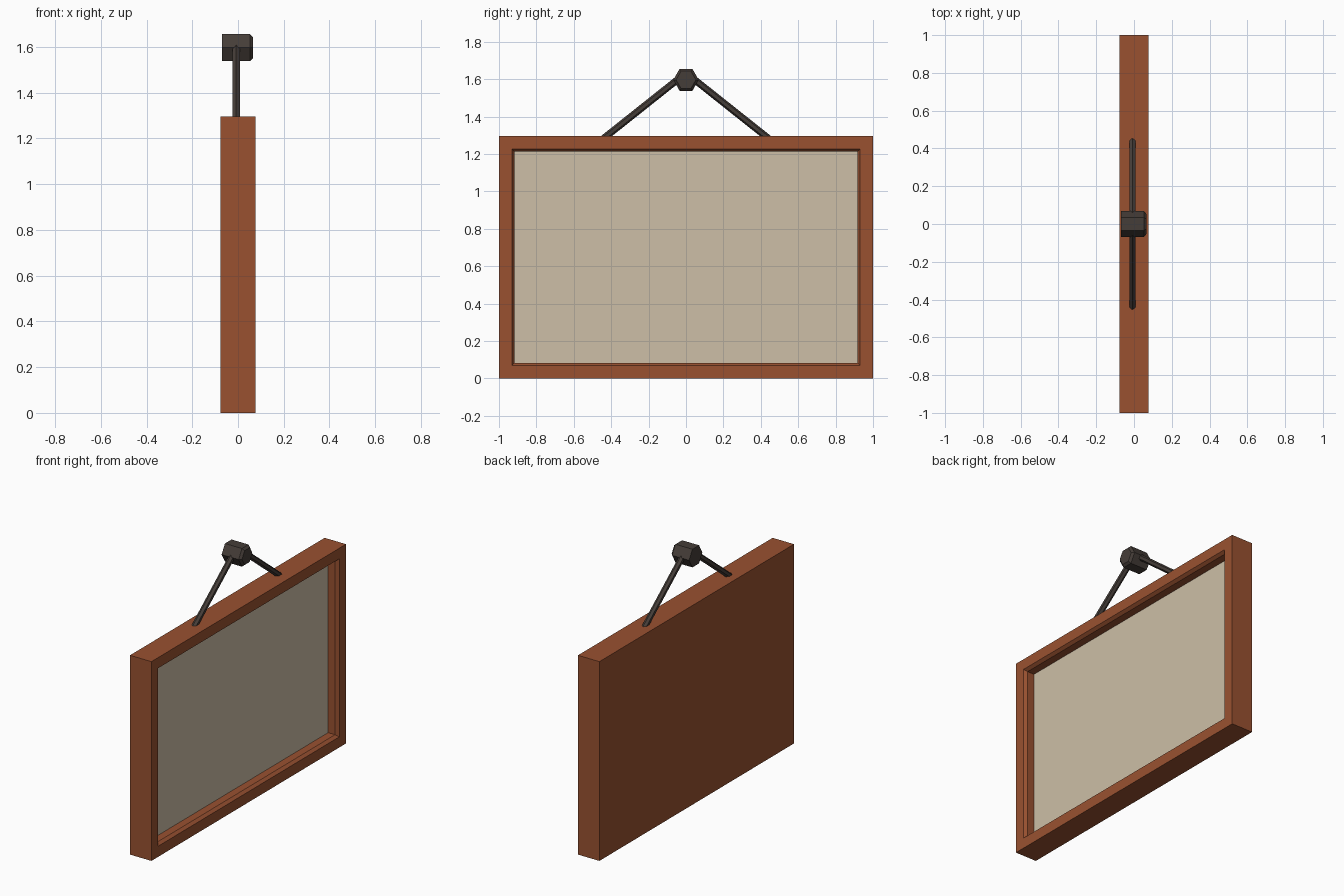
import bpy, bmesh, math
from mathutils import Vector

if "Cube" in bpy.data.objects:
    bpy.data.objects.remove(bpy.data.objects["Cube"])


def material(name, rgb):
    m = bpy.data.materials.new(name)
    m.diffuse_color = (*rgb, 1)
    m.use_nodes = True
    m.node_tree.nodes["Principled BSDF"].inputs["Base Color"].default_value = m.diffuse_color
    return m


WOOD = material("brown wood", (0.32, 0.083, 0.030))
PANEL = material("beige panel", (0.61, 0.52, 0.385))
IRON = material("dark iron", (0.060, 0.047, 0.040))


def finish(bm, name, mats):
    bmesh.ops.recalc_face_normals(bm, faces=bm.faces)
    me = bpy.data.meshes.new(name)
    bm.to_mesh(me)
    bm.free()
    for m in mats:
        me.materials.append(m)
    ob = bpy.data.objects.new(name, me)
    bpy.context.collection.objects.link(ob)
    return ob


def hex_bar(name, rings, corner):
    """Six-sided bar through (centre, radius) rings; corner = direction of one vertex."""
    axis = (Vector(rings[-1][0]) - Vector(rings[0][0])).normalized()
    u = Vector(corner)
    u = (u - axis * u.dot(axis)).normalized()
    v = axis.cross(u)
    bm = bmesh.new()
    loops = []
    for c, r in rings:
        angles = [i * math.tau / 6 for i in range(6)]
        loops.append([bm.verts.new(Vector(c) + r * (u * math.cos(a) + v * math.sin(a)))
                      for a in angles])
    for a, b in zip(loops, loops[1:]):
        for i in range(6):
            j = (i + 1) % 6
            bm.faces.new((a[i], a[j], b[j], b[i]))
    bm.faces.new(loops[0])
    bm.faces.new(loops[-1])
    return finish(bm, name, [IRON])


# Frame with chamfered opening and recessed panel on the +x side
HX, H = 0.077, 1.296
bm = bmesh.new()
bmesh.ops.create_cube(bm, size=1)
for vert in bm.verts:
    vert.co = (vert.co.x * 2 * HX, vert.co.y * 2, (vert.co.z + 0.5) * H)
bm.normal_update()
face = max(bm.faces, key=lambda f: f.normal.x)
bmesh.ops.inset_individual(bm, faces=[face], thickness=0.098, depth=0)
bmesh.ops.inset_individual(bm, faces=[face], thickness=0.02, depth=-0.02)
bmesh.ops.inset_individual(bm, faces=[face], thickness=0, depth=-0.05)
face.material_index = 1
finish(bm, "sign_frame", [WOOD, PANEL])

# Hanging peg along x with a chamfered outer end
PZ = 1.597
hex_bar("wall_peg", [((-0.07, 0, PZ), 0.068), ((0.052, 0, PZ), 0.068),
                     ((0.066, 0, PZ), 0.053)], (0, 1, 0))

# Two slanted hanging rods
for side, label in ((-1, "left"), (1, "right")):
    hex_bar(label + "_hanging_rod",
            [((-0.008, side * 0.458, 1.27), 0.0185),
             ((-0.008, side * 0.025, 1.614), 0.0185)], (0, 0, 1))
